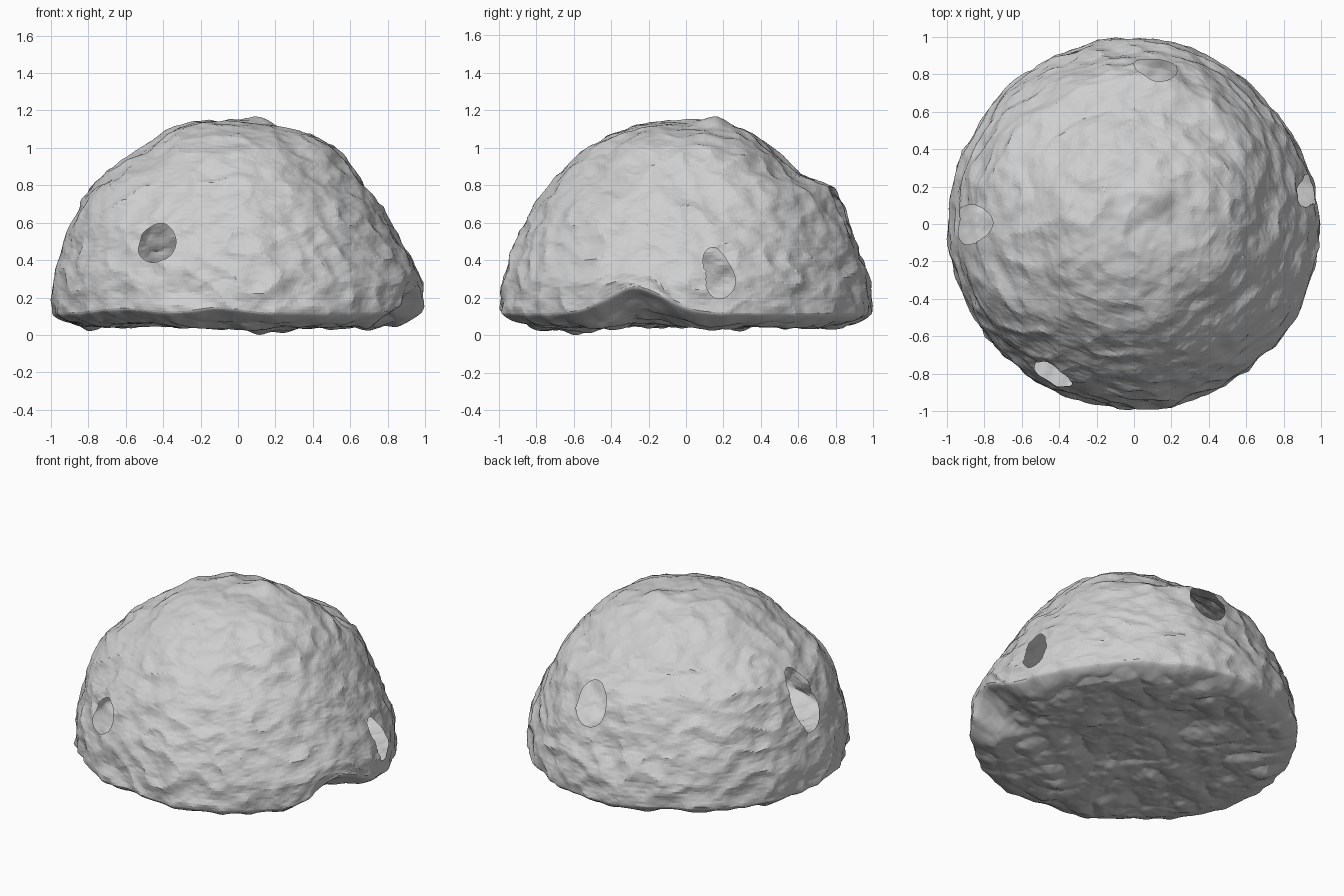
import bpy, bmesh, math
from mathutils import Vector, noise

if "Cube" in bpy.data.objects:
    bpy.data.objects.remove(bpy.data.objects["Cube"])

BASE = 0.12    # height of the widest ring
PEAK = 1.03    # distance from ring centre to summit

# Distance from ring centre every ten degrees of elevation, per side
SIDES = [
    [0.985, 0.985, 0.955, 0.945, 0.95, 0.97, 1.02, 1.02, 1.025, PEAK],  # left
    [0.985, 0.99, 0.98, 0.995, 1.025, 0.955, 0.99, 1.015, 1.035, PEAK], # back
    [0.985, 0.99, 0.995, 1.02, 1.04, 1.015, 1.02, 1.045, 1.04, PEAK],   # right
    [0.985, 0.985, 0.98, 0.975, 0.98, 1.0, 1.025, 1.03, 1.025, PEAK],   # front
]

# Openings: azimuth, elevation, half width, half height, raggedness
HOLES = [
    (-118.3, 22, 7.2, 6.4, 0.03),
    (10.5, 12.5, 5.8, 7.2, 0.2),
    (82, 33, 8.2, 7.8, 0.05),
    (180, 31, 7.3, 11.5, 0.05),
]

# Dents and bumps: azimuth, elevation, size in degrees, height
RELIEF = [
    (78, 58, 7, -0.02), (-48, 48, 7, -0.02), (-65, 62, 7, 0.015),
    (42, 8, 20, -0.035), (-32, 8, 8, 0.02), (33, 48, 11, 0.035),
    (-147, 32, 14, 0.03), (52, 80, 4, 0.04), (-80, 6, 7, 0.015),
]

# Rises and drops of the underside: x, y, size, height
UNDERSIDE = [
    (0.95, -0.27, 0.22, 0.14), (0.15, -0.58, 0.16, -0.045),
    (-0.05, 0.42, 0.2, 0.04), (-0.6, -0.75, 0.25, 0.025),
    (-0.5, 0.8, 0.4, 0.02), (-0.1, -0.95, 0.15, 0.03),
]


def direction(az, el):
    a, e = math.radians(az), math.radians(el)
    return Vector((math.cos(a) * math.cos(e), math.sin(a) * math.cos(e), math.sin(e)))


def angles(d):
    az = math.degrees(math.atan2(d.y, d.x))
    return az, math.degrees(math.asin(max(-1, min(1, d.z))))


def profile(side, el):
    """Read one side's distance at an elevation."""
    i = min(int(el / 10), 8)
    t = el / 10 - i
    return side[i] + (side[i + 1] - side[i]) * t


def dome_radius(az, el):
    q = (az % 360) / 90
    i = int(q) % 4
    t = q - int(q)
    t = t * t * (3 - 2 * t)
    return profile(SIDES[i], el) * (1 - t) + profile(SIDES[(i + 1) % 4], el) * t


def roughness(p):
    """Broad lumps, knuckled ridges and fine grain."""
    s = Vector((p.x, p.y, p.z * 1.3))
    broad = noise.noise(s * 3.2 + Vector((5, 1, 2))) * 0.016
    ridges = (0.25 - abs(noise.noise(s * 5 + Vector((2, 7, 4))))) * 0.034
    grain = noise.noise(s * 12) * 0.009 + noise.noise(Vector((s.x, s.y, s.z * 2)) * 24) * 0.003
    return broad + ridges + grain


RELIEF_SPOTS = [(direction(a, e), size, height) for a, e, size, height in RELIEF]


def relief(d):
    total = 0
    for spot, size, height in RELIEF_SPOTS:
        gap = math.degrees(d.angle(spot)) / size
        total += height * math.exp(-gap * gap)
    return total


def underside_lift(p):
    total = 0
    for x, y, size, height in UNDERSIDE:
        gap = math.hypot(p.x - x, p.y - y) / size
        total += height * math.exp(-gap * gap)
    return total


def rock_point(d):
    az, el = angles(d)
    if el >= 0:
        p = d * dome_radius(az, el)
        p += d * (roughness(p) + relief(d))
        # Let the lower wall follow the rim up over the hollows
        p.z += BASE + underside_lift(p) * math.exp(-p.z / 0.2)
        return p
    # Underside: bevelled rim turning into an uneven, slightly hollow floor
    s = -el / 90
    flat = Vector((d.x, d.y, 0))
    flat = flat.normalized() if flat.length > 1e-6 else Vector((1, 0, 0))
    radius = dome_radius(az, 0)
    p = flat * (radius + roughness(flat * radius) + relief(d)) * (1 - s ** 1.2)
    bevel = min(1, s * 5)
    lumps = roughness(p + Vector((0, 0, -0.5))) * 1.2 * bevel
    p.z = BASE - 0.075 * bevel ** 0.7 + 0.04 * max(0, s - 0.3) + lumps + underside_lift(p)
    return p


def hole_reach(d, hole):
    """Relative distance from a hole's centre; one is its edge."""
    a, e, w, h, rag = hole
    az, el = angles(d)
    x, y = ((az - a + 180) % 360 - 180) / w, (el - e) / h
    turn = math.atan2(y, x)
    edge = 1 + rag * (math.sin(2 * turn - 2.1) + 0.4 * math.sin(3 * turn + 2))
    return math.hypot(x, y) / edge


bm = bmesh.new()
bmesh.ops.create_icosphere(bm, subdivisions=7, radius=1)

# Fit nearby vertices to each opening's edge, then remove the faces within
for hole in HOLES:
    centre = direction(hole[0], hole[1])
    inside = set()
    for v in bm.verts:
        if v.co.dot(centre) < 0.9:
            continue
        reach = hole_reach(v.co.normalized(), hole)
        if abs(reach - 1) * min(hole[2], hole[3]) < 0.6:
            az, el = angles(v.co.normalized())
            da = (az - hole[0] + 180) % 360 - 180
            v.co = direction(hole[0] + da / reach, hole[1] + (el - hole[1]) / reach)
            inside.add(v)
        elif reach < 1:
            inside.add(v)
    gone = [f for f in bm.faces if all(v in inside for v in f.verts)]
    bmesh.ops.delete(bm, geom=gone, context='FACES')

for v in bm.verts:
    v.co = rock_point(v.co.normalized())

# Rest the rock on the ground
lowest = min(v.co.z for v in bm.verts)
bmesh.ops.translate(bm, verts=bm.verts[:], vec=(0, 0, -lowest))

mesh = bpy.data.meshes.new("rock_shell")
bm.to_mesh(mesh)
bm.free()
rock = bpy.data.objects.new("rock_shell", mesh)
bpy.context.collection.objects.link(rock)

# Plain stone colour
stone = bpy.data.materials.new("light_grey_stone")
stone.use_nodes = True
colour = (0.62, 0.62, 0.62, 1)
stone.diffuse_color = colour
stone.node_tree.nodes["Principled BSDF"].inputs["Base Color"].default_value = colour
mesh.materials.append(stone)
